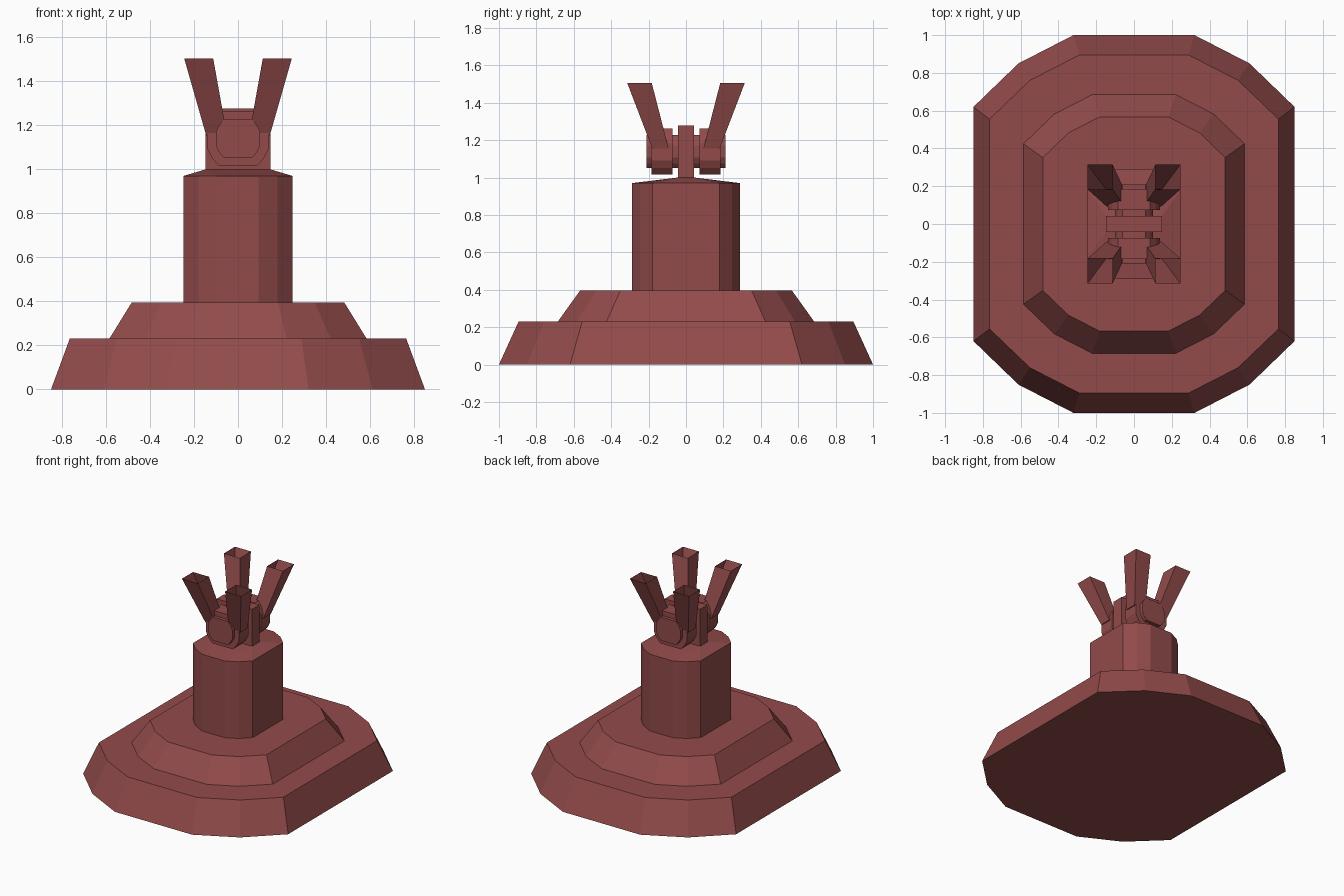
import bpy, bmesh

if "Cube" in bpy.data.objects:
    bpy.data.objects.remove(bpy.data.objects["Cube"])

# Quarter of the 12-sided outline shared by the pedestal and the axle
QUARTER = [(1, 0.62), (0.72, 0.85), (0.377, 1)]

paint = bpy.data.materials.new("dark_red")
paint.diffuse_color = (0.29, 0.07, 0.07, 1)
paint.use_nodes = True
paint.node_tree.nodes["Principled BSDF"].inputs["Base Color"].default_value = paint.diffuse_color


def outline(hx, hy):
    """12-sided elongated ring, counter-clockwise, three points per corner."""
    q = [(x * hx, y * hy) for x, y in QUARTER]
    return (q + [(-x, y) for x, y in q[::-1]]
            + [(-x, -y) for x, y in q] + [(x, -y) for x, y in q[::-1]])


def rect(x0, x1, y0, y1, repeat=1):
    corners = [(x1, y1), (x0, y1), (x0, y0), (x1, y0)]
    return [c for c in corners for _ in range(repeat)]


def loft(name, rings, cap_end=True):
    """Skin a stack of equal-length 3D rings into one flat-shaded object."""
    bm = bmesh.new()
    loops = [[bm.verts.new(p) for p in ring] for ring in rings]
    n = len(loops[0])
    for a, b in zip(loops, loops[1:]):
        for i in range(n):
            j = (i + 1) % n
            bm.faces.new((a[i], a[j], b[j], b[i]))
    bm.faces.new(loops[0][::-1])
    if cap_end:
        bm.faces.new(loops[-1])
    bmesh.ops.remove_doubles(bm, verts=bm.verts[:], dist=1e-5)
    bmesh.ops.recalc_face_normals(bm, faces=bm.faces[:])
    mesh = bpy.data.meshes.new(name)
    bm.to_mesh(mesh)
    bm.free()
    mesh.materials.append(paint)
    obj = bpy.data.objects.new(name, mesh)
    bpy.context.collection.objects.link(obj)
    return obj


def at_z(ring, z):
    return [(x, y, z) for x, y in ring]


def along_y(name, hx, hz, y0, y1, zc=1.139):
    """Prism lying along y; its long flats face up and down."""
    ring = [(x, z + zc) for z, x in outline(hz, hx)]
    return loft(name, [[(x, y, z) for x, z in ring] for y in (y0, y1)])


# Stepped pedestal and column, tapering into the foot of the tab
steps = [(0.85, 1.0, 0), (0.765, 0.895, 0.23), (0.585, 0.685, 0.23),
         (0.483, 0.567, 0.395), (0.248, 0.29, 0.395), (0.248, 0.29, 0.97)]
loft("pedestal", [at_z(outline(hx, hy), z) for hx, hy, z in steps]
     + [at_z(rect(-0.147, 0.147, -0.043, 0.043, 3), 1.0)])

# Upright tab carrying the axle
tab = rect(-0.147, 0.147, -0.043, 0.043)
loft("tab", [at_z(tab, 0.99), at_z(tab, 1.277)])

# Axle and its two collars
along_y("axle", 0.10, 0.088, -0.21, 0.21)
for side, s in (("front", -1), ("back", 1)):
    along_y(side + "_collar", 0.138, 0.124, s * 0.073, s * 0.184)

# Four flared, open-topped prongs
for side, sy in (("front", -1), ("back", 1)):
    for hand, sx in (("left", -1), ("right", 1)):
        low = rect(0.05, 0.145, 0.093, 0.18)
        top = rect(0.113, 0.245, 0.183, 0.314)
        loft(f"{side}_{hand}_prong",
             [[(x * sx, y * sy, z) for x, y in ring]
              for ring, z in ((low, 1.155), (top, 1.505))], cap_end=False)
